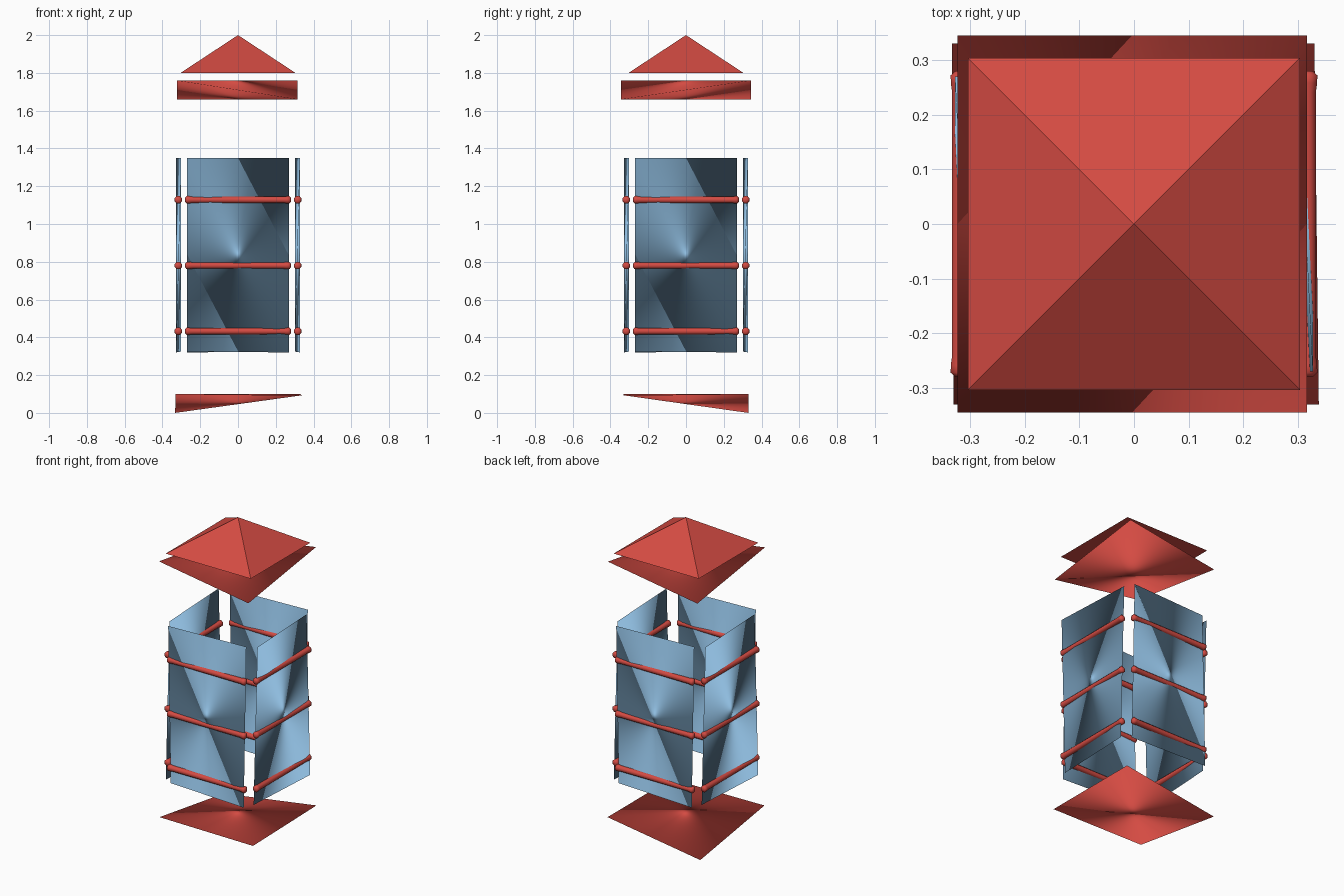
import bpy, bmesh, math
from mathutils import Matrix

if "Cube" in bpy.data.objects:
    bpy.data.objects.remove(bpy.data.objects["Cube"])


def material(name, rgb):
    m = bpy.data.materials.new(name)
    m.diffuse_color = (*rgb, 1)
    m.use_nodes = True
    m.node_tree.nodes["Principled BSDF"].inputs["Base Color"].default_value = m.diffuse_color
    return m


RED = material("warm red", (0.66, 0.07, 0.055))
BLUE = material("pale blue", (0.27, 0.50, 0.73))


def build(name, verts, faces, mat, smooth=True, turn=0):
    bm = bmesh.new()
    vs = [bm.verts.new(v) for v in verts]
    for f in faces:
        bm.faces.new([vs[i] for i in f])
    bmesh.ops.recalc_face_normals(bm, faces=bm.faces)
    bm.transform(Matrix.Rotation(turn, 4, 'Z'))
    for f in bm.faces:
        f.smooth = smooth
    me = bpy.data.meshes.new(name)
    bm.to_mesh(me)
    bm.free()
    me.materials.append(mat)
    ob = bpy.data.objects.new(name, me)
    bpy.context.collection.objects.link(ob)
    return ob


# four corners, alternately raised, make a thin twisted plate
TETRA = [(0, 1, 2), (0, 2, 3), (0, 1, 3), (1, 2, 3)]

# base plate: three high corners, one resting on the ground
build("base_plate", [(-0.33, -0.33, 0.1), (0.338, -0.33, 0.093),
                     (0.33, 0.33, 0.1), (-0.333, 0.33, 0.0)], TETRA, RED)

# roof slab: opposite corners raised
build("roof_slab", [(-0.323, -0.345, 1.76), (0.316, -0.345, 1.66),
                    (0.316, 0.345, 1.76), (-0.323, 0.345, 1.66)], TETRA, RED)

# pyramid cap
R = 0.304
build("roof_cap", [(-R, -R, 1.8), (R, -R, 1.8), (R, R, 1.8), (-R, R, 1.8), (0, 0, 2.0)],
      [(0, 1, 4), (1, 2, 4), (2, 3, 4), (3, 0, 4), (3, 2, 1, 0)], RED, smooth=False)


# crossbar: eight-sided lathe with slightly bulged, rounded ends
def crossbar(name, z, turn):
    half = [(0.28, 0.011), (0.272, 0.021), (0.258, 0.0205), (0.24, 0.018)]
    profile = [(-x, r) for x, r in half] + [(x, r) for x, r in reversed(half)]
    n = 8
    verts, faces = [], []
    for x, r in profile:
        for k in range(n):
            a = 2 * math.pi * (k + 0.5) / n
            verts.append((x, -0.316 + r * math.cos(a), z + r * math.sin(a)))
    for i in range(len(profile) - 1):
        for k in range(n):
            j = (k + 1) % n
            faces.append((i * n + k, i * n + j, (i + 1) * n + j, (i + 1) * n + k))
    faces.append(tuple(range(n)))
    faces.append(tuple(range((len(profile) - 1) * n, len(profile) * n)))
    build(name, verts, faces, RED, turn=turn)


# four glass panels, each with three crossbars
OUT, IN, W = -0.327, -0.301, 0.27
for s, side in enumerate(("front", "right", "back", "left")):
    turn = s * math.pi / 2
    build(side + "_panel", [(-W, OUT, 1.35), (W, IN, 1.35),
                            (W, OUT, 0.32), (-W, IN, 0.325)], TETRA, BLUE, turn=turn)
    for i, z in enumerate((0.432, 0.78, 1.128)):
        crossbar(f"{side}_crossbar_{i + 1}", z, turn)
